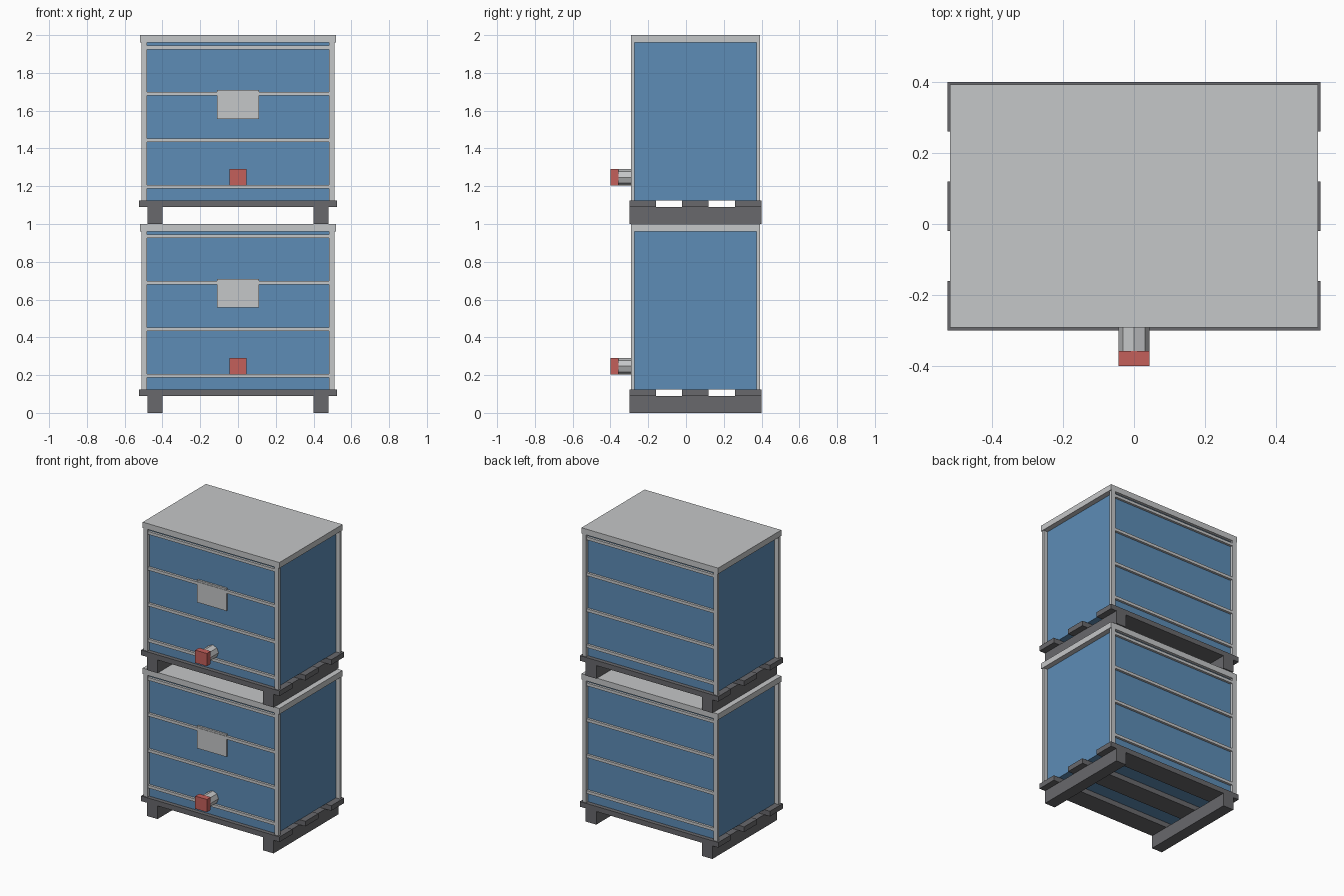
import bpy
from math import pi

if "Cube" in bpy.data.objects:
    bpy.data.objects.remove(bpy.data.objects["Cube"])


def material(name, rgb):
    m = bpy.data.materials.new(name)
    m.use_nodes = True
    m.diffuse_color = (*rgb, 1)
    m.node_tree.nodes["Principled BSDF"].inputs["Base Color"].default_value = (*rgb, 1)
    return m


BLUE = material("blue panel", (0.11, 0.265, 0.47))
GREY = material("light grey metal", (0.56, 0.57, 0.58))
DARK = material("dark grey pallet", (0.14, 0.14, 0.15))
RED = material("red cap", (0.55, 0.115, 0.105))

MID = 0.05        # depth centre of the containers
HALF_X = 0.482    # half width of the blue box
HALF_Y = 0.322    # half depth of the blue box
FRAME_Y = 0.342   # half depth of the frame and lid
FLOOR = 0.125     # top of the pallet


def box(name, xs, ys, zs, mat):
    """Box between the given (low, high) limits on each axis."""
    bpy.ops.mesh.primitive_cube_add(size=1, location=[sum(p) / 2 for p in (xs, ys, zs)])
    ob = bpy.context.object
    ob.name = name
    ob.scale = [p[1] - p[0] for p in (xs, ys, zs)]
    bpy.ops.object.transform_apply(location=False, rotation=False, scale=True)
    ob.data.materials.append(mat)
    return ob


def span(side, a, b):
    """Limits a..b mirrored to the given side (-1 or 1)."""
    return sorted((side * a, side * b))


def depth(side, a, b):
    return [MID + v for v in span(side, a, b)]


def container(level, z):
    def part(name, xs, ys, zs, mat):
        box(f"{level}_{name}", xs, ys, [z + v for v in zs], mat)

    # Pallet: two runners and three cross boards
    for side, tag in ((-1, "right"), (1, "left")):
        part(f"{tag}_runner", span(side, 0.40, 0.48), (-0.30, 0.40), (0, 0.09), DARK)
    for i, tag in enumerate(("front", "middle", "back")):
        y = -0.30 + 0.28 * i
        part(f"{tag}_board", (-0.525, 0.525), (y, y + 0.14), (0.09, FLOOR), DARK)

    # Blue box and lid
    part("body", (-HALF_X, HALF_X), (MID - HALF_Y, MID + HALF_Y), (FLOOR, 0.96), BLUE)
    part("lid", (-0.518, 0.518), (MID - FRAME_Y, MID + FRAME_Y), (0.96, 1.0), GREY)

    # Corner posts and horizontal ribs
    for sy, face in ((-1, "front"), (1, "back")):
        for sx, tag in ((-1, "right"), (1, "left")):
            part(f"{face}_{tag}_post", span(sx, HALF_X, 0.512),
                 depth(sy, HALF_Y, FRAME_Y), (FLOOR, 0.96), GREY)
        for i in range(4):
            low = 0.187 + 0.246 * i
            part(f"{face}_rib_{i + 1}", (-HALF_X, HALF_X),
                 depth(sy, HALF_Y, 0.338), (low, low + 0.02), GREY)

    # Front plate
    part("front_plate", (-0.112, 0.112), depth(-1, HALF_Y, 0.335), (0.557, 0.71), GREY)

    # Outlet pipe with square cap
    bpy.ops.mesh.primitive_cylinder_add(vertices=8, radius=0.043, depth=0.1,
                                        location=(0, -0.315, z + 0.247),
                                        rotation=(pi / 2, 0, 0))
    pipe = bpy.context.object
    pipe.name = f"{level}_outlet_pipe"
    pipe.data.materials.append(GREY)
    part("outlet_cap", (-0.044, 0.044), (-0.40, -0.358), (0.204, 0.291), RED)


container("lower", 0)
container("upper", 1)
